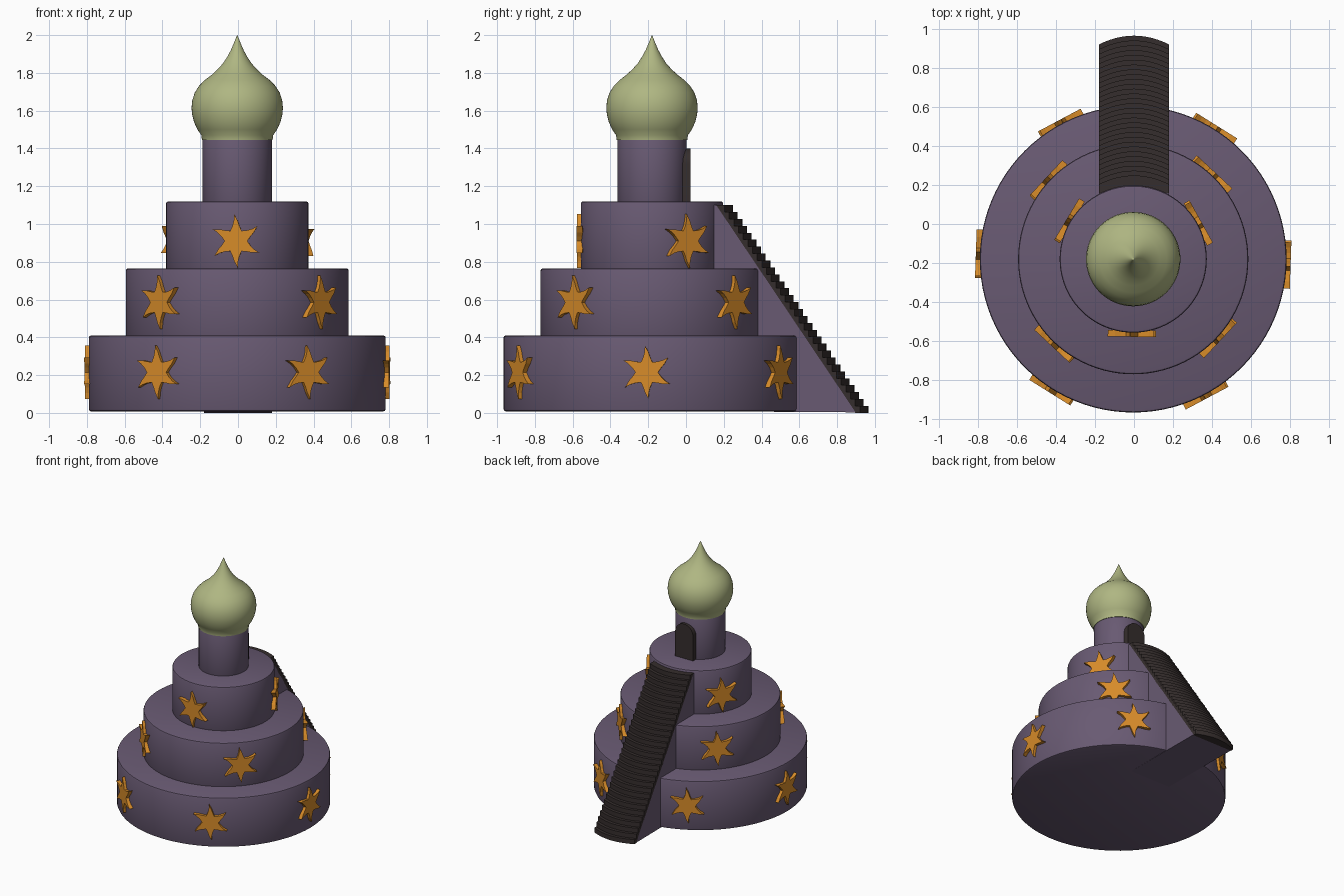
import bpy, bmesh, math
from mathutils import Vector

if "Cube" in bpy.data.objects:
    bpy.data.objects.remove(bpy.data.objects["Cube"])

CX, CY = -0.004, -0.18  # tower axis


def material(name, rgb):
    m = bpy.data.materials.new(name)
    m.diffuse_color = (*rgb, 1)
    m.use_nodes = True
    m.node_tree.nodes["Principled BSDF"].inputs["Base Color"].default_value = m.diffuse_color
    return m


PURPLE = material("dusty_purple", (0.140, 0.102, 0.170))
GREEN = material("sage_green", (0.43, 0.47, 0.225))
ORANGE = material("amber_orange", (0.68, 0.26, 0.022))
DARK = material("dark_brown", (0.036, 0.027, 0.026))


def finish(name, bm, mat, smooth=True):
    bmesh.ops.recalc_face_normals(bm, faces=bm.faces)
    me = bpy.data.meshes.new(name)
    bm.to_mesh(me)
    bm.free()
    me.materials.append(mat)
    ob = bpy.data.objects.new(name, me)
    bpy.context.collection.objects.link(ob)
    if smooth:
        bpy.ops.object.select_all(action='DESELECT')
        bpy.context.view_layer.objects.active = ob
        ob.select_set(True)
        bpy.ops.object.shade_smooth_by_angle(angle=math.radians(35))
    return ob


def lathe(name, profile, mat, n=96):
    """Revolve (radius, z) points around the tower axis."""
    bm = bmesh.new()
    vs = [bm.verts.new((CX + r, CY, z)) for r, z in profile]
    es = [bm.edges.new(p) for p in zip(vs, vs[1:])]
    bmesh.ops.spin(bm, geom=vs + es, cent=(CX, CY, 0), axis=(0, 0, 1),
                   angle=2 * math.pi, steps=n, use_merge=True)
    bmesh.ops.remove_doubles(bm, verts=bm.verts, dist=1e-5)
    return finish(name, bm, mat)


def prism(bm, bottom, top):
    """Solid between two matching outlines."""
    a = [bm.verts.new(p) for p in bottom]
    b = [bm.verts.new(p) for p in top]
    bm.faces.new(a)
    bm.faces.new(b)
    for i in range(len(a)):
        j = (i + 1) % len(a)
        bm.faces.new((a[i], a[j], b[j], b[i]))


# Round tiers with softened rims, and the column
def drum(name, r, z0, z1, b=0.012):
    lathe(name, [(0, z0), (r - b, z0), (r - b * .3, z0 + b * .3), (r, z0 + b),
                 (r, z1 - b), (r - b * .3, z1 - b * .3), (r - b, z1), (0, z1)], PURPLE)


drum("lower_tier", 0.786, 0.008, 0.41)
drum("middle_tier", 0.59, 0.40, 0.765)
drum("upper_tier", 0.377, 0.755, 1.12)
drum("column", 0.183, 1.11, 1.455, 0.004)

# Onion dome
lathe("onion_dome", [
    (0, 1.445), (0.187, 1.445), (0.19, 1.47), (0.211, 1.50), (0.229, 1.54), (0.239, 1.58),
    (0.242, 1.615), (0.238, 1.655), (0.225, 1.695), (0.203, 1.73), (0.172, 1.762),
    (0.135, 1.79), (0.103, 1.82), (0.076, 1.85), (0.053, 1.885), (0.034, 1.92),
    (0.019, 1.955), (0.007, 1.985), (0, 2.0)], GREEN, 64)


# Six-armed wavy stars set flat against the tiers
def star(name, radius, z, deg):
    t = math.radians(deg)
    n = Vector((math.cos(t), math.sin(t), 0))
    u = Vector((-math.sin(t), math.cos(t), 0))
    outline = []
    for k in range(6):
        a = 90 + 60 * k
        for da, r in ((-30, 0.062), (-13, 0.083), (-5, 0.108), (4, 0.142), (6, 0.110), (13, 0.083)):
            w = math.radians(a + da)
            outline.append(u * r * math.cos(w) * 0.97 + Vector((0, 0, z + r * math.sin(w))))
    c = Vector((CX, CY, 0))
    bm = bmesh.new()
    prism(bm, [c + n * (radius - 0.012) + p for p in outline],
          [c + n * (radius + 0.021) + p for p in outline])
    finish(name, bm, ORANGE, False)


for label, r, z, first, count in (("lower", 0.786, 0.215, -2, 6),
                                  ("middle", 0.59, 0.585, 47, 4),
                                  ("upper", 0.377, 0.91, 29, 3)):
    for k in range(count):
        star(f"{label}_star_{k + 1}", r, z, first + k * 360 / count)

# Sloping support under the stairs
W, TOP = 0.18, 1.10


def slope_y(z):
    return 0.90 - 0.74 * z / TOP


bm = bmesh.new()
side = [(-0.1, 0.01), (slope_y(0.003), 0.003), (slope_y(TOP), TOP), (-0.1, TOP)]
prism(bm, [(-W, y, z) for y, z in side], [(W, y, z) for y, z in side])
finish("stair_support", bm, PURPLE, False)

# Stairs with bowed treads
STEPS = 30
h = TOP / STEPS
bm = bmesh.new()
for i in range(STEPS):
    z0, z1 = i * h, (i + 1) * h
    crest = 0.965 - i * 0.0247
    xs = [W * (k / 6 - 1) for k in range(13)]
    arc = [(x, crest - 0.045 * (x / W) ** 2) for x in xs]
    rings = []
    for z in (z0, z1):
        back = slope_y(z) - 0.004
        rings.append([(x, y, z) for x, y in arc] + [(W, back, z), (-W, back, z)])
    prism(bm, *rings)
finish("stairs", bm, DARK)

# Arched door on the column above the stairs
arch = [(-0.08, 1.115), (0.08, 1.115)] + [
    (0.08 * math.cos(math.pi * k / 16), 1.32 + 0.08 * math.sin(math.pi * k / 16)) for k in range(17)]
bm = bmesh.new()
prism(bm, [(x, -0.1, z) for x, z in arch], [(x, 0.025, z) for x, z in arch])
finish("door", bm, DARK)
